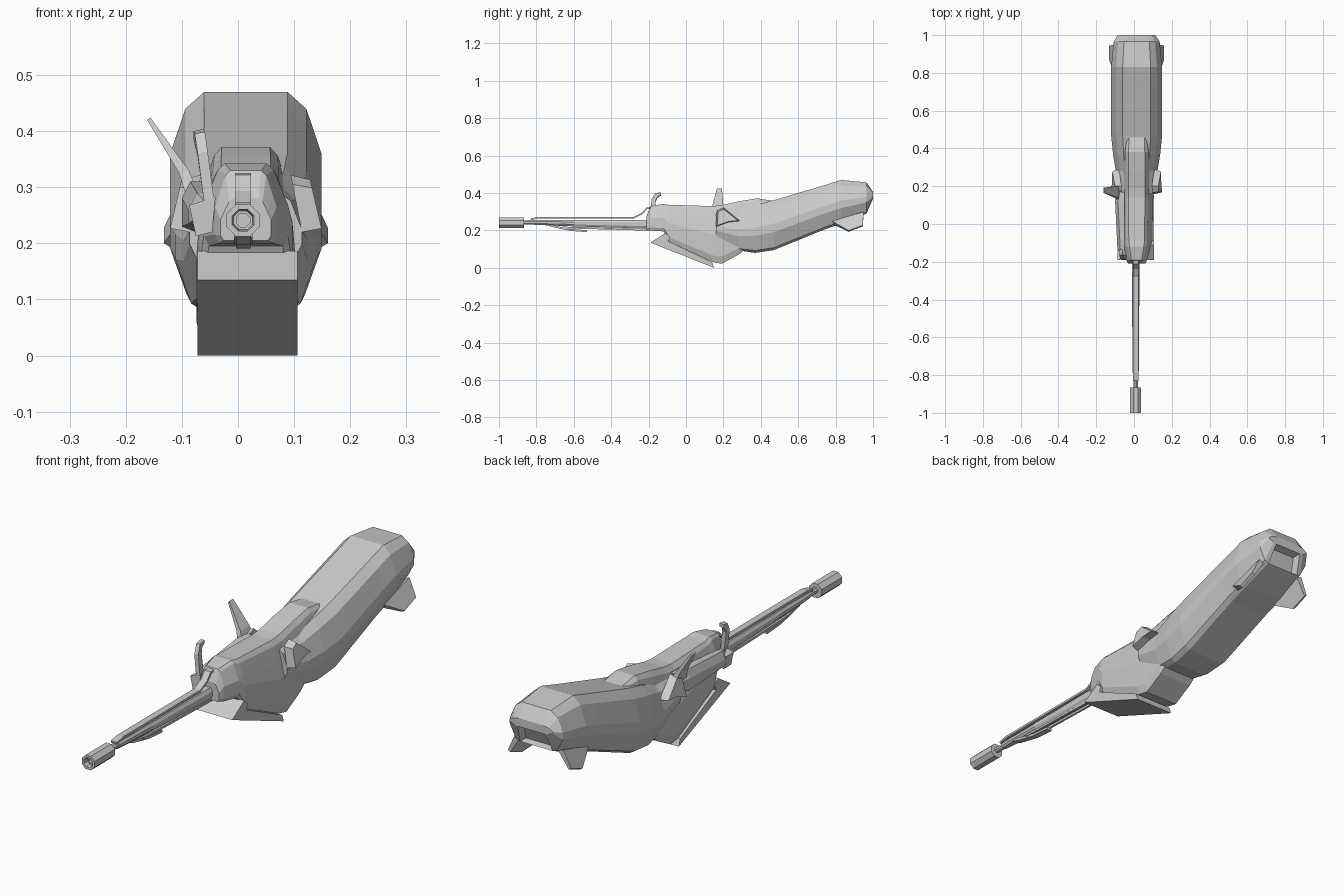
import bpy, bmesh, math
from mathutils import Vector

if "Cube" in bpy.data.objects:
    bpy.data.objects.remove(bpy.data.objects["Cube"])

CX = 0.014   # centre plane of the body
BX = 0.009   # centre line of the barrel


def make(name, rings, caps=True):
    """Bridge closed rings of points into a flat-shaded solid."""
    bm = bmesh.new()
    vr = [[bm.verts.new(p) for p in r] for r in rings]
    n = len(vr[0])
    for a, b in zip(vr, vr[1:]):
        for i in range(n):
            bm.faces.new((a[i], a[(i + 1) % n], b[(i + 1) % n], b[i]))
    if caps:
        bm.faces.new(vr[0])
        bm.faces.new(vr[-1])
    bmesh.ops.remove_doubles(bm, verts=bm.verts, dist=1e-5)
    bmesh.ops.recalc_face_normals(bm, faces=bm.faces)
    me = bpy.data.meshes.new(name)
    bm.to_mesh(me)
    bm.free()
    ob = bpy.data.objects.new(name, me)
    bpy.context.collection.objects.link(ob)
    return ob


def loft(name, stations, shape, cx=CX):
    """stations: (y, z_bottom, z_top, half_width); shape: half section, top to bottom."""
    rings = []
    for y, zb, zt, hw in stations:
        half = [(u * hw, zb + v * (zt - zb)) for u, v in shape]
        loop = half + [(-u, v) for u, v in reversed(half)]
        rings.append([(cx + u, y, z) for u, z in loop])
    return make(name, rings)


def prism(name, poly, x0, x1):
    """Extrude a side profile of (y, z) points between two x values."""
    return make(name, [[(x, y, z) for y, z in poly] for x in (x0, x1)])


def lathe(name, profile, z, sides=8):
    """Turn (y, radius) points round the barrel line."""
    angs = [math.tau * (i + 0.5) / sides for i in range(sides)]
    return make(name, [[(BX + r * math.cos(a), y, z + r * math.sin(a)) for a in angs]
                       for y, r in profile])


def strip(name, path, x, width, thick):
    """Thin bent bar following a (y, z) path."""
    top, bot = [], []
    for i, p in enumerate(path):
        a, b = Vector(path[max(i - 1, 0)]), Vector(path[min(i + 1, len(path) - 1)])
        d = (b - a).normalized()
        nrm = Vector((-d.y, d.x)) * thick / 2
        top.append(Vector(p) + nrm)
        bot.append(Vector(p) - nrm)
    rings = [[(x - width / 2, *t), (x + width / 2, *t), (x + width / 2, *b), (x - width / 2, *b)]
             for t, b in zip(top, bot)]
    return make(name, rings)


# Rear hull: faceted shell that rises towards the back
hull = loft("rear_hull", [
    (0.16, 0.145, 0.295, 0.10), (0.28, 0.093, 0.305, 0.11), (0.37, 0.08, 0.335, 0.125),
    (0.47, 0.095, 0.362, 0.135), (0.74, 0.205, 0.442, 0.135), (0.83, 0.235, 0.47, 0.135),
    (0.965, 0.29, 0.457, 0.122), (1.0, 0.37, 0.405, 0.1)],
    [(.55, 1), (.8, .87), (1, .53), (1, .36), (.78, .05), (.62, 0)])

# Recess in the lower rear facet
bm = bmesh.new()
bm.from_mesh(hull.data)
low = next(f for f in bm.faces if f.normal.y > 0.5 and f.normal.z < -0.2
           and abs(f.calc_center_median().x - CX) < 0.01)
bmesh.ops.inset_individual(bm, faces=[low], thickness=0.01)
bmesh.ops.translate(bm, verts=low.verts, vec=(0, -0.03, 0.0))
bm.to_mesh(hull.data)
bm.free()

# Central body between the hull and the barrel
loft("central_body", [
    (-0.21, 0.205, 0.28, 0.045), (-0.19, 0.20, 0.33, 0.055), (-0.12, 0.195, 0.342, 0.075),
    (-0.09, 0.14, 0.337, 0.083), (0.14, 0.032, 0.33, 0.088),
    (0.19, 0.022, 0.335, 0.088), (0.28, 0.07, 0.355, 0.088), (0.38, 0.15, 0.372, 0.086),
    (0.47, 0.25, 0.357, 0.08)],
    [(.5, 1), (.66, .93), (.86, .68), (1, .5), (1, .12), (.88, 0)])

# Sloping plate under the front
prism("lower_plate", [(-0.19, 0.135), (-0.11, 0.186), (-0.085, 0.165), (-0.095, 0.142),
                      (0.14, 0.03), (0.15, 0.0)], -0.072, 0.106)

# Barrel, muzzle and rails
lathe("muzzle", [(-0.865, 0.012), (-0.865, 0.0315), (-1.0, 0.0315), (-1.0, 0.021),
                 (-0.98, 0.018), (-0.98, 0.013), (-0.92, 0.013)], 0.241)
lathe("muzzle_neck", [(-0.87, 0.012), (-0.79, 0.014)], 0.243)
loft("barrel", [(-0.82, 0.231, 0.256, 0.014), (-0.76, 0.228, 0.256, 0.017),
                (-0.6, 0.222, 0.256, 0.018), (-0.18, 0.207, 0.256, 0.02)],
     [(.6, 1), (1, .7), (1, .3), (.6, 0)], BX)
strip("upper_rail", [(-0.83, 0.260), (-0.79, 0.268), (-0.28, 0.268), (-0.235, 0.29),
                     (-0.21, 0.318), (-0.18, 0.322)], BX, 0.028, 0.009)
strip("lower_guard", [(-0.78, 0.245), (-0.72, 0.225), (-0.62, 0.203), (-0.53, 0.196)],
      BX, 0.026, 0.01)
for s in (-1, 1):
    strip("underbarrel_rod", [(-0.66, 0.216), (-0.18, 0.203)], BX + s * 0.012, 0.009, 0.009)

# Paired leaf plates and rear fins
for s, side in ((-1, "left"), (1, "right")):
    leaf = [(0.16, 0.22), (0.165, 0.305), (0.20, 0.322), (0.29, 0.25), (0.23, 0.245)]
    make(side + "_leaf_plate", [
        [(CX + s * (x - (z - 0.27) * 0.2), 0.21 + (y - 0.21) * k, 0.265 + (z - 0.265) * k)
         for y, z in leaf] for x, k in ((0.09, 1), (0.125, 0.85))])
    make(side + "_rear_fin", [
        [(CX + s * x, 0.78, 0.235), (CX + s * x, 0.95, 0.29), (CX + s * (x + .022), 0.95, 0.30),
         (CX + s * (x + .022), 0.78, 0.25)] if i == 0 else
        [(CX + s * x, 0.87, 0.193), (CX + s * x, 0.945, 0.222), (CX + s * (x + .012), 0.945, 0.228),
         (CX + s * (x + .012), 0.87, 0.2)] for i, x in enumerate((0.09, 0.134))])

# Left side rail carrying the sights
make("left_side_rail", [
    [(-0.05, y, zb), (-0.05, y, zt), (x + 0.015, y, zt), (x, y, zt - 0.03), (x, y, zb + 0.02)]
    for y, x, zb, zt in ((-0.18, -0.075, 0.225, 0.275), (-0.13, -0.088, 0.215, 0.29),
                         (0.12, -0.1, 0.21, 0.31), (0.17, -0.09, 0.22, 0.31))])

# Rear sight blade leaning outwards
make("rear_sight_blade", [
    [(x, y0, z), (x, y1, z), (x + w, y1, z + 0.004), (x + w, y0, z + 0.004)]
    for x, z, y0, y1, w in ((-0.085, 0.26, 0.12, 0.21, 0.025), (-0.105, 0.325, 0.14, 0.2, 0.018),
                            (-0.162, 0.42, 0.165, 0.192, 0.006))])

# Front sight: foot, upright and hooked tip
make("front_sight_foot", [
    [(x0, y, 0.213), (x1, y, 0.22), (x1 + 0.006, y, 0.283), (x0 - 0.012, y, 0.268)]
    for y, x0, x1 in ((-0.19, -0.075, -0.046), (-0.14, -0.075, -0.046))])
make("front_sight", [
    [(x, y0, z0), (x + 0.018, y0, z0 + 0.004), (x + 0.018, y1, z1 + 0.004), (x, y1, z1)]
    for x, y0, z0, y1, z1 in ((-0.06, -0.19, 0.27, -0.165, 0.27),
                              (-0.072, -0.185, 0.36, -0.162, 0.355),
                              (-0.077, -0.165, 0.395, -0.152, 0.375),
                              (-0.079, -0.135, 0.4, -0.135, 0.385))])
